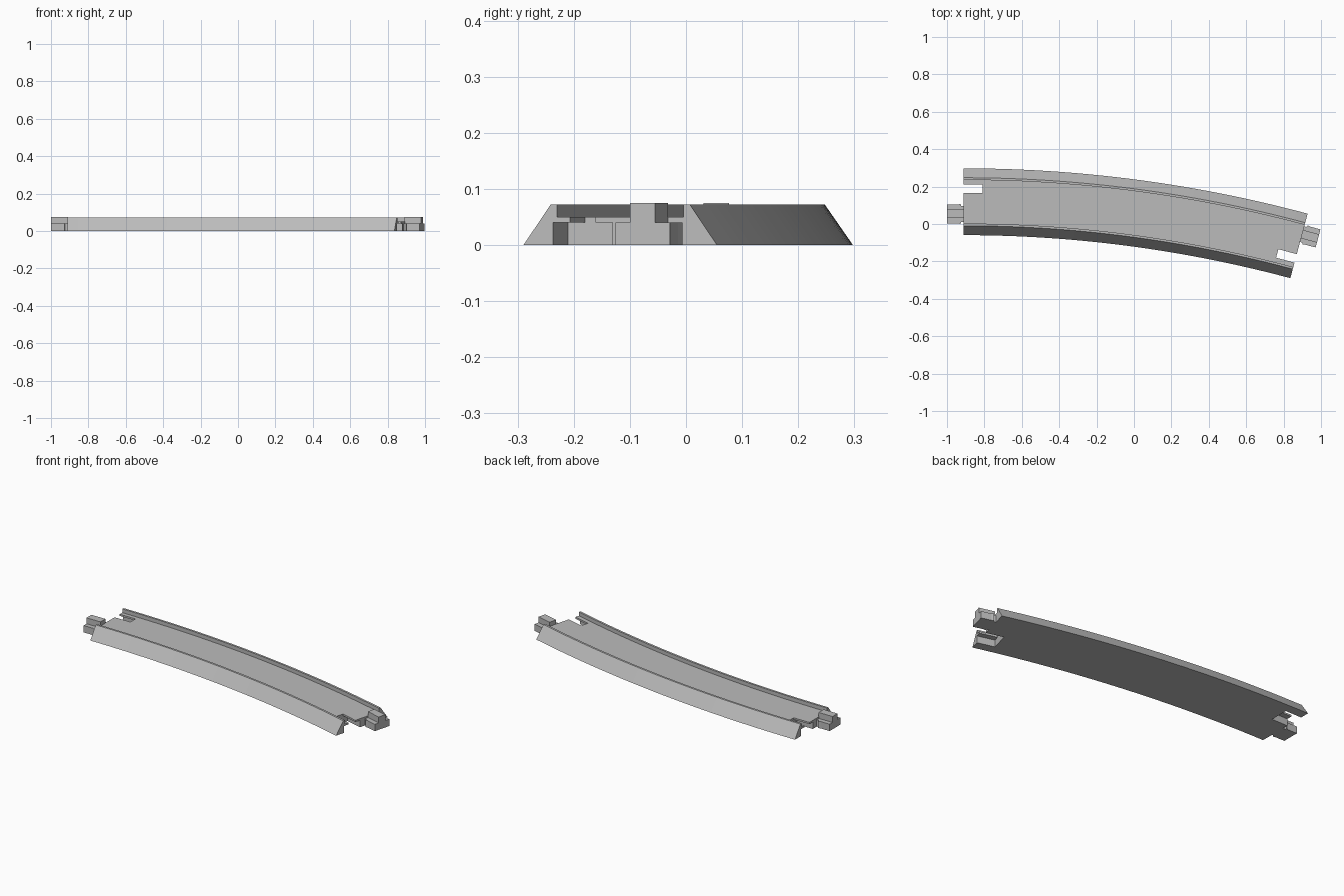
import bpy, bmesh, math
from mathutils import Matrix

if "Cube" in bpy.data.objects:
    bpy.data.objects.remove(bpy.data.objects["Cube"])

# Curved track bed: 15 degree arc with a snap connector on each end
ANGLE = math.radians(15)
X0, CY, R = -0.912, -6.813, 6.932       # arc centre and centreline radius
HALF, SLOPE, LIP = 0.1785, 0.05, 0.012
TOP, DECK, LOW = 0.072, 0.05, 0.04
SEGS = 30

grey = bpy.data.materials.new("track_grey")
grey.diffuse_color = (0.5, 0.5, 0.5, 1)
grey.use_nodes = True
grey.node_tree.nodes["Principled BSDF"].inputs["Base Color"].default_value = grey.diffuse_color


def finish(bm, name):
    bmesh.ops.recalc_face_normals(bm, faces=bm.faces)
    me = bpy.data.meshes.new(name)
    bm.to_mesh(me)
    bm.free()
    ob = bpy.data.objects.new(name, me)
    bpy.context.collection.objects.link(ob)
    me.materials.append(grey)
    return ob


def prism(name, outline, z0, z1, frame):
    """Vertical extrusion of a (u, v) outline placed in an end frame."""
    bm = bmesh.new()
    face = bm.faces.new([bm.verts.new((u, v, z0)) for u, v in outline])
    ext = bmesh.ops.extrude_face_region(bm, geom=[face])
    verts = [g for g in ext["geom"] if isinstance(g, bmesh.types.BMVert)]
    bmesh.ops.translate(bm, verts=verts, vec=(0, 0, z1 - z0))
    bmesh.ops.transform(bm, matrix=frame, verts=bm.verts)
    return finish(bm, name)


def rect(u0, u1, v, w):
    return [(u0, v - w / 2), (u1, v - w / 2), (u1, v + w / 2), (u0, v + w / 2)]


# Road bed: sloped sides, raised lips, recessed deck, swept along the arc
t, d = HALF - SLOPE, HALF - SLOPE - LIP
half = [(HALF, 0), (t, TOP), (d, TOP), (d, DECK)]
profile = half + [(-r, z) for r, z in reversed(half)]
bm = bmesh.new()
rings = []
for i in range(SEGS + 1):
    a = ANGLE * i / SEGS
    rings.append([bm.verts.new((X0 + (R + r) * math.sin(a),
                                CY + (R + r) * math.cos(a), z)) for r, z in profile])
n = len(profile)
for a, b in zip(rings, rings[1:]):
    for j in range(n):
        k = (j + 1) % n
        bm.faces.new((a[j], a[k], b[k], b[j]))
bm.faces.new(rings[0])
bm.faces.new(rings[-1])
bed = finish(bm, "road_bed")

# End frames: u points outward, the two ends are half-turn copies
right = Matrix.Translation((X0 + R * math.sin(ANGLE), CY + R * math.cos(ANGLE), 0)) \
    @ Matrix.Rotation(-ANGLE, 4, 'Z')
left = Matrix.Translation((X0, CY + R, 0)) @ Matrix.Rotation(math.pi, 4, 'Z')

for side, frame in (("left", left), ("right", right)):
    # Socket: wide pocket underneath, narrow slot through the deck
    for w, z0, z1 in ((0.11, -0.02, LOW), (0.047, 0.03, 0.1)):
        cutter = prism("socket_cutter", rect(-0.102, 0.02, -0.069, w), z0, z1, frame)
        cutter.hide_render = True
        mod = bed.modifiers.new("socket", 'BOOLEAN')
        mod.operation, mod.solver, mod.object = 'DIFFERENCE', 'EXACT', cutter
        bpy.context.view_layer.objects.active = bed
        bpy.ops.object.modifier_apply(modifier=mod.name)
        bpy.data.objects.remove(cutter)

    # Plug: barbed foot with a narrower key on top
    barb = [(0, 0.043), (0.012, 0.043), (0.016, 0.054), (0.03, 0.05), (0.088, 0.05)]
    foot = [(u, 0.065 + w) for u, w in barb] + [(u, 0.065 - w) for u, w in reversed(barb)]
    prism(side + "_plug_foot", foot, 0, LOW, frame)
    prism(side + "_plug_key", rect(-0.002, 0.088, 0.065, 0.046), LOW, 0.0745, frame)
